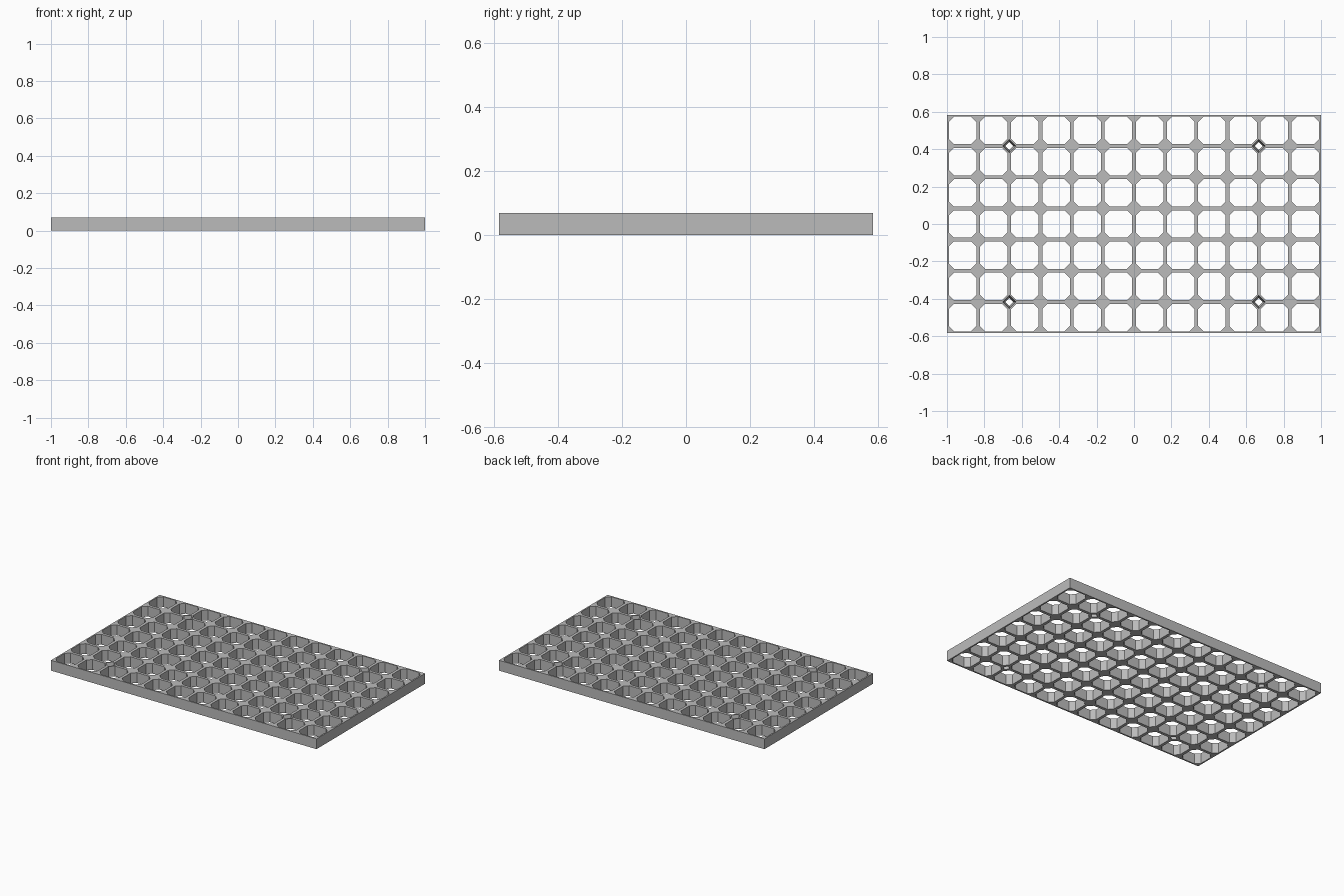
import bpy
import bmesh

cube = bpy.data.objects.get("Cube")
if cube:
    bpy.data.objects.remove(cube, do_unlink=True)

COLS, ROWS = 12, 7
PITCH = 2 / COLS
HEIGHT = 0.07
HALF = 0.0735      # half width of a cell opening
CORNER = 0.028     # corner cut of a cell opening
MARGIN = 0.02      # cutter overshoot

grey = bpy.data.materials.new("grey plastic")
grey.use_nodes = True
colour = (0.5, 0.5, 0.5, 1)
grey.diffuse_color = colour
grey.node_tree.nodes["Principled BSDF"].inputs["Base Color"].default_value = colour


def add_prism(bm, cx, cy, low, high, z0, z1):
    """Closed prism between two outlines with the same point count."""
    bottom = [bm.verts.new((cx + x, cy + y, z0)) for x, y in low]
    top = [bm.verts.new((cx + x, cy + y, z1)) for x, y in high]
    bm.faces.new(bottom[::-1])
    bm.faces.new(top)
    for i in range(len(low)):
        j = (i + 1) % len(low)
        bm.faces.new((bottom[i], bottom[j], top[j], top[i]))


def make_object(name, bm):
    mesh = bpy.data.meshes.new(name)
    bm.to_mesh(mesh)
    bm.free()
    obj = bpy.data.objects.new(name, mesh)
    bpy.context.collection.objects.link(obj)
    mesh.materials.append(grey)
    return obj


def diamond(r):
    return [(r, 0), (0, r), (-r, 0), (0, -r)]


# Solid plate
w, d = COLS * PITCH / 2, ROWS * PITCH / 2
outline = [(-w, -d), (w, -d), (w, d), (-w, d)]
bm = bmesh.new()
add_prism(bm, 0, 0, outline, outline, 0, HEIGHT)
grid = make_object("grid_panel", bm)

# Cutters for the octagonal cells
inner = HALF - CORNER
octagon = [(inner, -HALF), (HALF, -inner), (HALF, inner), (inner, HALF),
           (-inner, HALF), (-HALF, inner), (-HALF, -inner), (-inner, -HALF)]
bm = bmesh.new()
for i in range(COLS):
    for j in range(ROWS):
        add_prism(bm, (i + 0.5) * PITCH - w, (j + 0.5) * PITCH - d,
                  octagon, octagon, -MARGIN, HEIGHT + MARGIN)

# Cutters for the four tapered diamond screw holes
for sx in (-1, 1):
    for sy in (-1, 1):
        add_prism(bm, sx * 4 * PITCH, sy * 2.5 * PITCH,
                  diamond(0.018), diamond(0.04), -MARGIN, HEIGHT + MARGIN)
cutter = make_object("hole_cutter", bm)
cutter.hide_render = True

# Cut the holes, then drop the helper
cut = grid.modifiers.new("cut_holes", 'BOOLEAN')
cut.operation = 'DIFFERENCE'
cut.solver = 'EXACT'
cut.object = cutter
bpy.context.view_layer.objects.active = grid
bpy.ops.object.modifier_apply(modifier=cut.name)
bpy.data.objects.remove(cutter, do_unlink=True)
